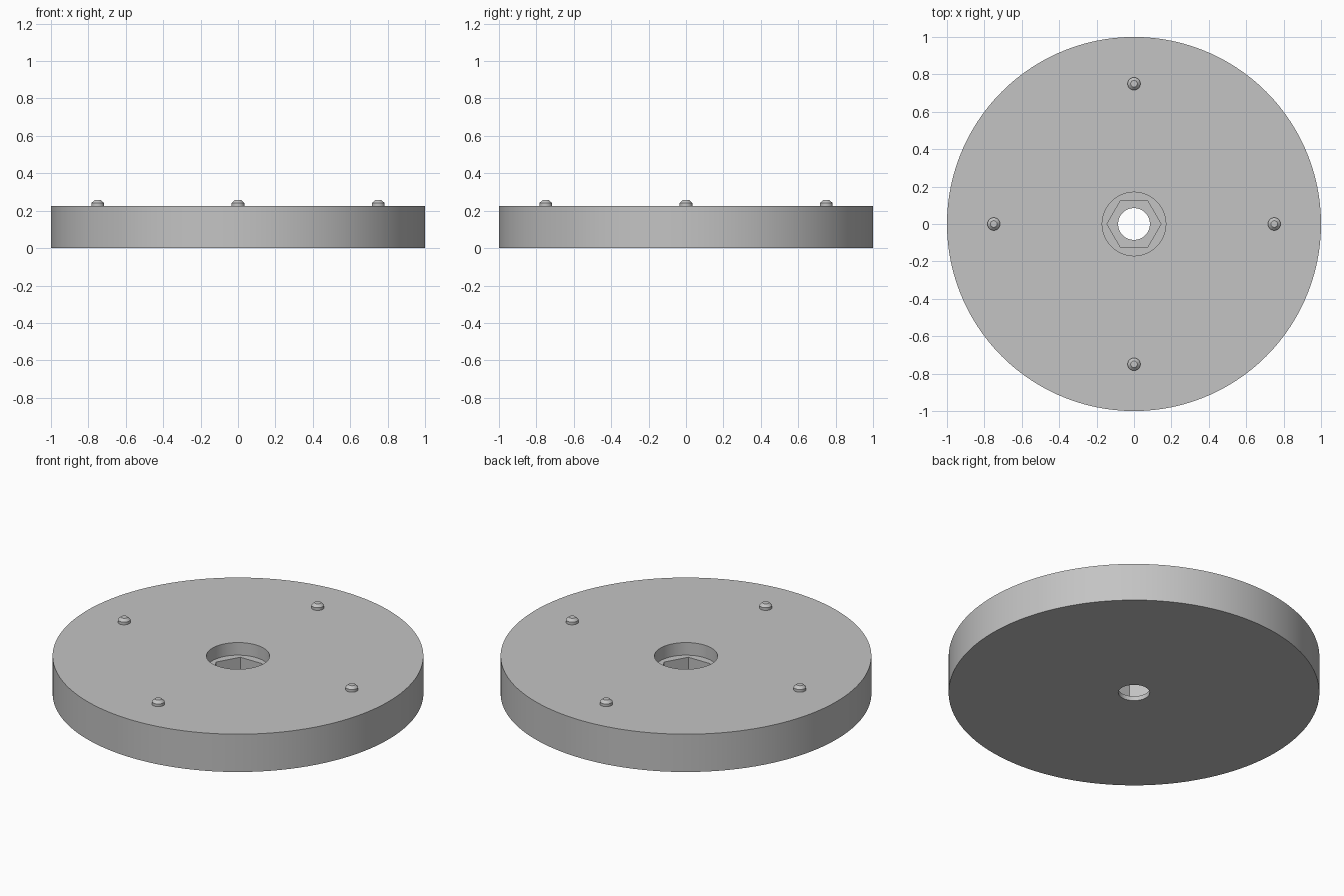
import bpy, bmesh
from math import sin, cos, pi, radians

old = bpy.data.objects.get("Cube")
if old:
    bpy.data.objects.remove(old)

grey = bpy.data.materials.new("plain grey")
grey.use_nodes = True
colour = (0.55, 0.55, 0.55, 1)
grey.diffuse_color = colour
grey.node_tree.nodes["Principled BSDF"].inputs["Base Color"].default_value = colour


def circle(radius):
    return lambda a: radius


def hexagon(apothem):
    # distance to a hexagon edge, with corners on the x axis
    return lambda a: apothem / cos(a % (pi / 3) - pi / 6)


def turned(name, rings, sides, closed, location=(0, 0, 0)):
    """Skin a stack of (outline, height) rings; closed joins last to first."""
    bm = bmesh.new()
    loops = []
    for outline, z in rings:
        angles = [2 * pi * i / sides for i in range(sides)]
        loops.append([bm.verts.new((outline(a) * cos(a), outline(a) * sin(a), z))
                      for a in angles])
    pairs = list(zip(loops, loops[1:]))
    if closed:
        pairs.append((loops[-1], loops[0]))
    else:
        bm.faces.new(loops[0])
        bm.faces.new(loops[-1])
    for low, high in pairs:
        for i in range(sides):
            j = (i + 1) % sides
            bm.faces.new((low[i], low[j], high[j], high[i]))
    bmesh.ops.recalc_face_normals(bm, faces=bm.faces)
    mesh = bpy.data.meshes.new(name)
    bm.to_mesh(mesh)
    bm.free()
    mesh.materials.append(grey)
    obj = bpy.data.objects.new(name, mesh)
    obj.location = location
    bpy.context.collection.objects.link(obj)
    bpy.ops.object.select_all(action='DESELECT')
    obj.select_set(True)
    bpy.context.view_layer.objects.active = obj
    bpy.ops.object.shade_smooth_by_angle(angle=radians(30))
    return obj


# Disc with a through hole, a hexagonal nut pocket and a round counterbore
TOP, BORE_FLOOR, NUT_FLOOR = 0.225, 0.15, 0.027
hole, nut, bore, rim = circle(0.085), hexagon(0.125), circle(0.17), circle(1)
turned("disc", [
    (hole, 0), (hole, NUT_FLOOR),
    (nut, NUT_FLOOR), (nut, BORE_FLOOR),
    (bore, BORE_FLOOR), (bore, TOP),
    (rim, TOP), (rim, 0),
], 120, True)

# Four chamfered locating pegs
peg_rings = [(circle(0.034), -0.01), (circle(0.034), 0.016), (circle(0.018), 0.031)]
for side, x, y in (("left", 1, 0), ("right", -1, 0), ("front", 0, -1), ("back", 0, 1)):
    turned(side + "_peg", peg_rings, 32, False, (0.75 * x, 0.75 * y, TOP))
